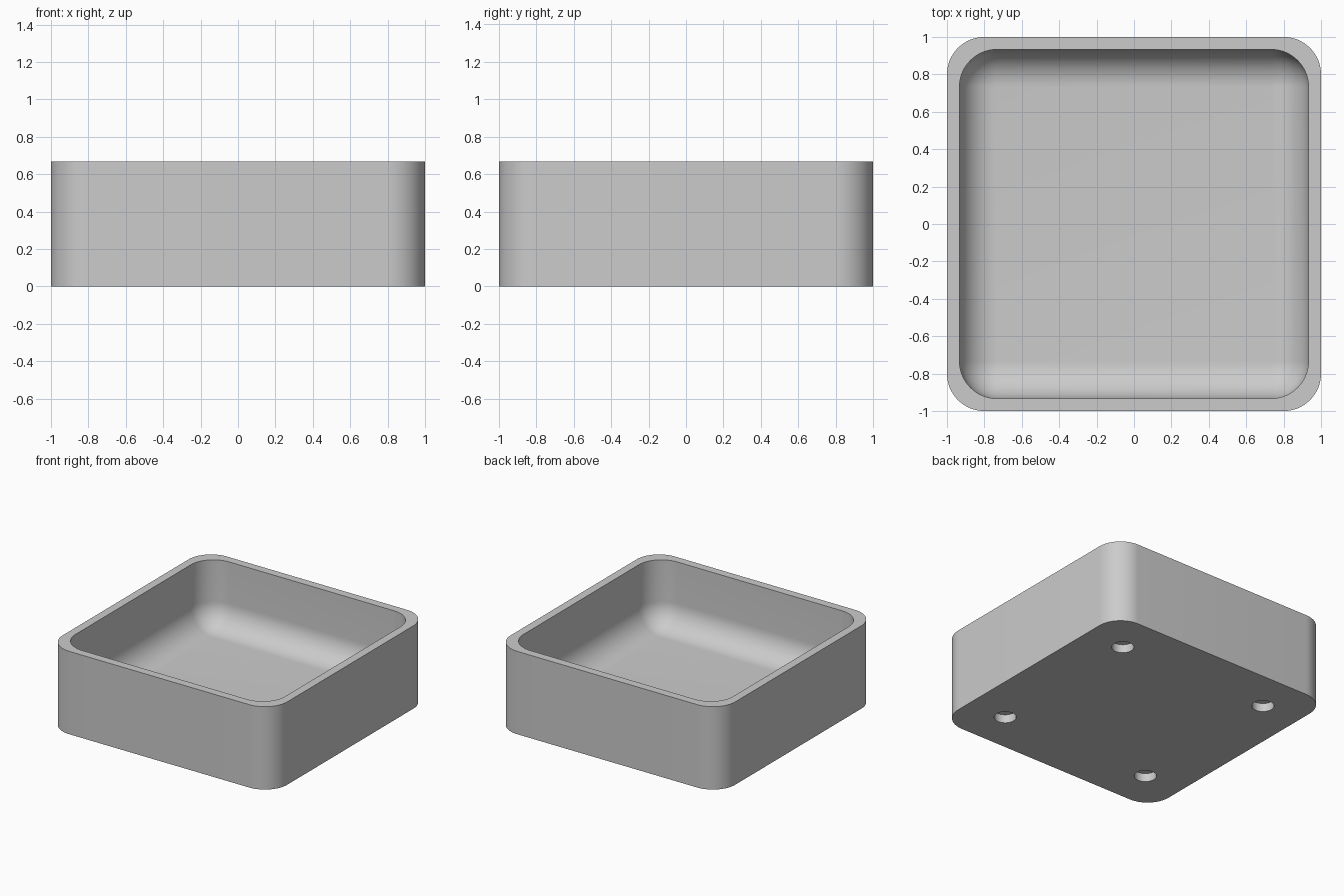
import bpy
import bmesh
from math import cos, sin, pi, radians
from mathutils import Matrix

OUTER, INNER = 1.0, 0.933    # half widths of the outside and the cavity
RADIUS = 0.2                 # corner and floor fillet radius
HEIGHT = 0.667
FLOOR = 0.133
ARC_STEPS = 16
FILLET_STEPS = 14
HOLE_POS, HOLE_R, HOLE_DEPTH = 0.667, 0.081, 0.067

cube = bpy.data.objects.get("Cube")
if cube:
    bpy.data.objects.remove(cube, do_unlink=True)

grey = bpy.data.materials.new("light grey")
grey.use_nodes = True
colour = (0.6, 0.6, 0.6, 1)
grey.diffuse_color = colour
grey.node_tree.nodes["Principled BSDF"].inputs["Base Color"].default_value = colour


def add_object(name, bm):
    bmesh.ops.recalc_face_normals(bm, faces=bm.faces)
    mesh = bpy.data.meshes.new(name)
    bm.to_mesh(mesh)
    bm.free()
    mesh.materials.append(grey)
    obj = bpy.data.objects.new(name, mesh)
    bpy.context.collection.objects.link(obj)
    return obj


def rounded_ring(bm, centre, radius, z):
    """Rounded square loop of vertices with corner arcs centred at +-centre."""
    ring = []
    for sx, sy, start in ((1, 1, 0), (-1, 1, 1), (-1, -1, 2), (1, -1, 3)):
        for i in range(ARC_STEPS + 1):
            a = (start + i / ARC_STEPS) * pi / 2
            ring.append(bm.verts.new((sx * centre + radius * cos(a),
                                      sy * centre + radius * sin(a), z)))
    return ring


# Tray: outer wall, flat rim, inner wall and filleted floor
outer_centre, inner_centre = OUTER - RADIUS, INNER - RADIUS
profile = [(outer_centre, RADIUS, 0), (outer_centre, RADIUS, HEIGHT),
           (inner_centre, RADIUS, HEIGHT)]
for i in range(FILLET_STEPS + 1):
    a = i / FILLET_STEPS * pi / 2
    profile.append((inner_centre, RADIUS * cos(a),
                    FLOOR + RADIUS * (1 - sin(a))))

bm = bmesh.new()
rings = [rounded_ring(bm, *section) for section in profile]
count = len(rings[0])
for low, high in zip(rings, rings[1:]):
    for i in range(count):
        j = (i + 1) % count
        bm.faces.new((low[i], low[j], high[j], high[i]))
bm.faces.new(rings[0])
bm.faces.new(rings[-1])
bmesh.ops.remove_doubles(bm, verts=bm.verts, dist=0.0001)
tray = add_object("tray", bm)

# Four round blind holes in the underside
bm = bmesh.new()
for sx in (-1, 1):
    for sy in (-1, 1):
        bmesh.ops.create_cone(
            bm, cap_ends=True, segments=40, radius1=HOLE_R, radius2=HOLE_R,
            depth=2 * HOLE_DEPTH,
            matrix=Matrix.Translation((sx * HOLE_POS, sy * HOLE_POS, 0)))
cutter = add_object("hole_cutter", bm)
cutter.hide_render = True

cut = tray.modifiers.new("holes", 'BOOLEAN')
cut.operation = 'DIFFERENCE'
cut.solver = 'EXACT'
cut.object = cutter
bpy.ops.object.select_all(action='DESELECT')
bpy.context.view_layer.objects.active = tray
tray.select_set(True)
bpy.ops.object.modifier_apply(modifier=cut.name)
bpy.data.objects.remove(cutter, do_unlink=True)

# Smooth corners and fillet, crisp rim and hole edges
bpy.ops.object.shade_smooth_by_angle(angle=radians(30))
